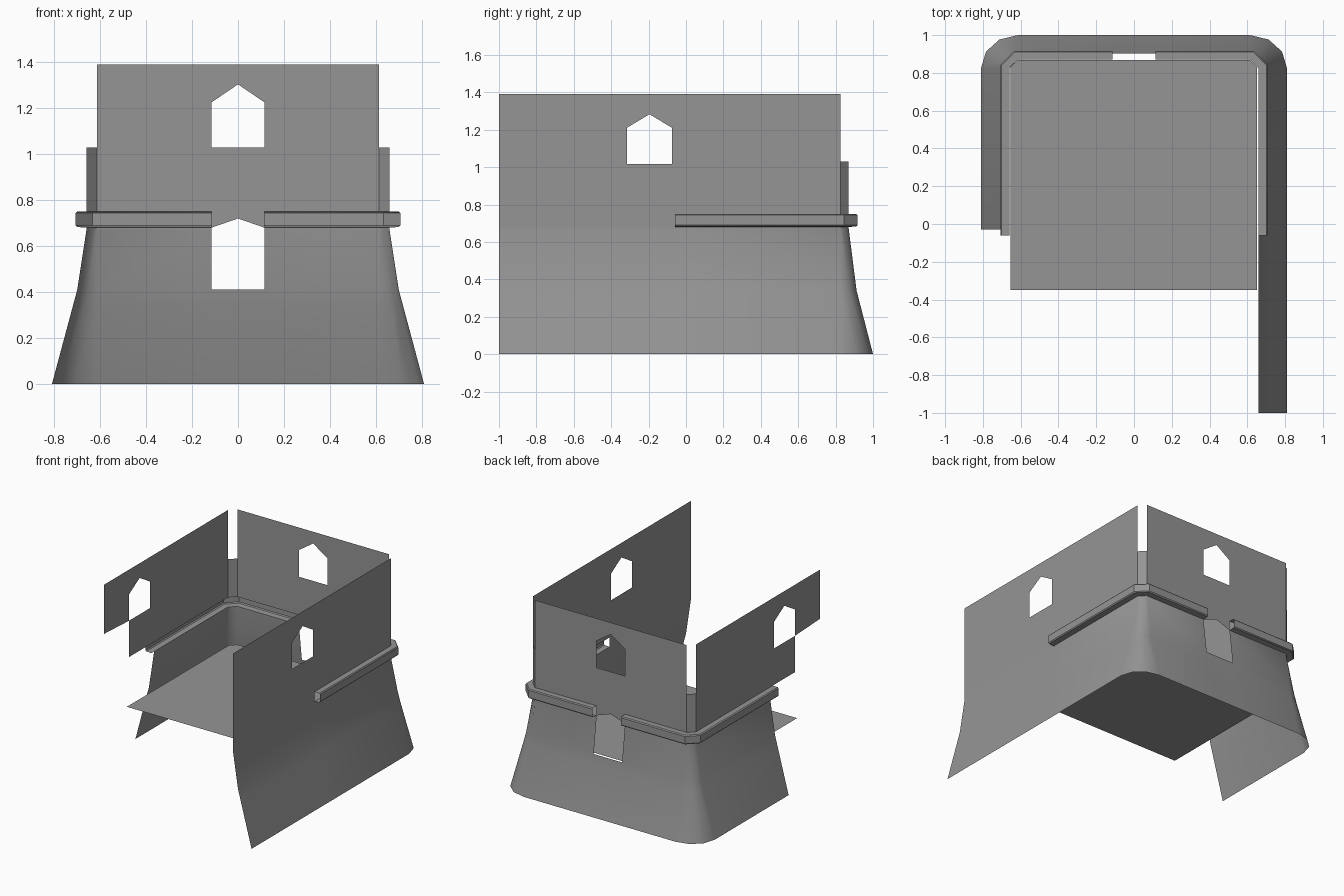
import bpy, bmesh, math

if "Cube" in bpy.data.objects:
    bpy.data.objects.remove(bpy.data.objects["Cube"])

stone = bpy.data.materials.new("stone_grey")
stone.diffuse_color = (0.30, 0.30, 0.30, 1)
stone.use_nodes = True
stone.node_tree.nodes["Principled BSDF"].inputs["Base Color"].default_value = stone.diffuse_color


def finish(name, bm, smooth=True):
    me = bpy.data.meshes.new(name)
    bm.to_mesh(me)
    bm.free()
    me.materials.append(stone)
    ob = bpy.data.objects.new(name, me)
    bpy.context.collection.objects.link(ob)
    if smooth:
        for p in me.polygons:
            p.use_smooth = True
        me.set_sharp_from_angle(angle=math.radians(35))
    return ob


def interp(z, pts):
    for (z0, a), (z1, b) in zip(pts, pts[1:]):
        if z <= z1:
            return a + (b - a) * (z - z0) / (z1 - z0)
    return pts[-1][1]


# Flared wall plan: how far side and back walls lean out at each height
def point(col, z):
    kind, s, v = col
    side = interp(z, [(0, .15), (.41, .04), (.67, 0)])
    back = interp(z, [(0, .13), (.34, .042), (.67, 0)])
    if kind == "side":
        return (s * (.66 + side), v, z)
    if kind == "back":
        return (v, .87 + back, z)
    a, b, t = .045 + side, .045 + back, math.radians(v)
    k = max(0, min(1, (.67 - z) / .27))      # round below, chamfered above
    f = v / 90
    cx = k * math.cos(t) + (1 - k) * (1 - f)
    cy = k * math.sin(t) + (1 - k) * f
    return (s * (.615 + a * cx), .825 + b * cy, z)


def rows(col):
    low = [0, .34, .41, .67, .68, .72, .75]
    if col[0] == "side" and -.4 < col[2]:
        return low + [1.016, 1.21, 1.283, 1.39]
    return low + [1.03, 1.226, 1.304, 1.39]


# Wall columns run left side, corner, back, corner, right side
ys = [-1, -.605, -.316, -.195, -.075, -.06, -.03]
angles = [0, 30, 60, 90]
cols = [("side", -1, y) for y in ys] + [("corner", -1, t) for t in angles]
cols += [("back", 0, x) for x in (-.115, 0, .115)]
cols += [("corner", 1, t) for t in angles[::-1]] + [("side", 1, y) for y in ys[::-1]]


def cell_type(x, y, j):
    """Return skip, gable or solid for the wall cell in row j."""
    back = abs(x) < .615
    corner = not back and y > .826
    if corner and j >= 7:
        return "skip"
    if x < 0 and not back and not corner:     # broken front edge of left wall
        if (y < -.605 or (y < -.316 and j < 7) or (y < -.06 and j < 6)
                or (y < -.03 and j < 4)):
            return "skip"
    if j in (4, 5) and (corner or (back and abs(x) > .115)
                        or (not back and y > -.06)):
        return "skip"                         # groove behind the moulding
    door = back and abs(x) < .115
    window = door or (not back and -.316 < y < -.075)
    if (door and j in (2, 3)) or (window and j == 7):
        return "skip"
    if (door and j == 4) or (window and j == 8):
        return "gable"
    return "solid"


bm = bmesh.new()
grid = [[bm.verts.new(point(c, z)) for z in rows(c)] for c in cols]
for i in range(len(cols) - 1):
    p, q = point(cols[i], 1.39), point(cols[i + 1], 1.39)
    x, y = (p[0] + q[0]) / 2, (p[1] + q[1]) / 2
    for j in range(10):
        kind = cell_type(x, y, j)
        if kind == "skip":
            continue
        corners = [(i, j), (i, j + 1), (i + 1, j + 1), (i + 1, j)]
        if kind == "gable":                   # drop the vertex under the peak
            corners = [c for c in corners
                       if not (c[1] == j and cols[c[0]][2] in (0, -.195))]
        bm.faces.new([grid[a][b] for a, b in corners])
bmesh.ops.delete(bm, geom=[v for v in bm.verts if not v.link_faces], context="VERTS")
finish("tower_wall", bm)

# Moulding: open channel swept round the corner, mirrored
profile = [(0, .75), (.041, .75), (.047, .743), (.047, .69), (.041, .683), (0, .68)]
bm = bmesh.new()
rings = []
for k in range(4):
    ring = []
    for d, z in profile:
        path = [(.115, .87 + d), (.615 + .4 * d, .87 + d),
                (.66 + d, .825 + .4 * d), (.66 + d, -.06)]
        ring.append(bm.verts.new((*path[k], z)))
    rings.append(ring)
for r0, r1 in zip(rings, rings[1:]):
    for j in range(len(profile) - 1):
        bm.faces.new((r0[j], r1[j], r1[j + 1], r0[j + 1]))
moulding = finish("moulding", bm)
moulding.modifiers.new("Mirror", "MIRROR")

# Floor plate with chamfered back corners
bm = bmesh.new()
outline = [(-.655, -.35), (.65, -.35), (.65, .83), (.612, .868), (-.617, .868), (-.655, .83)]
bm.faces.new([bm.verts.new((x, y, .40)) for x, y in outline])
finish("floor", bm, False)
